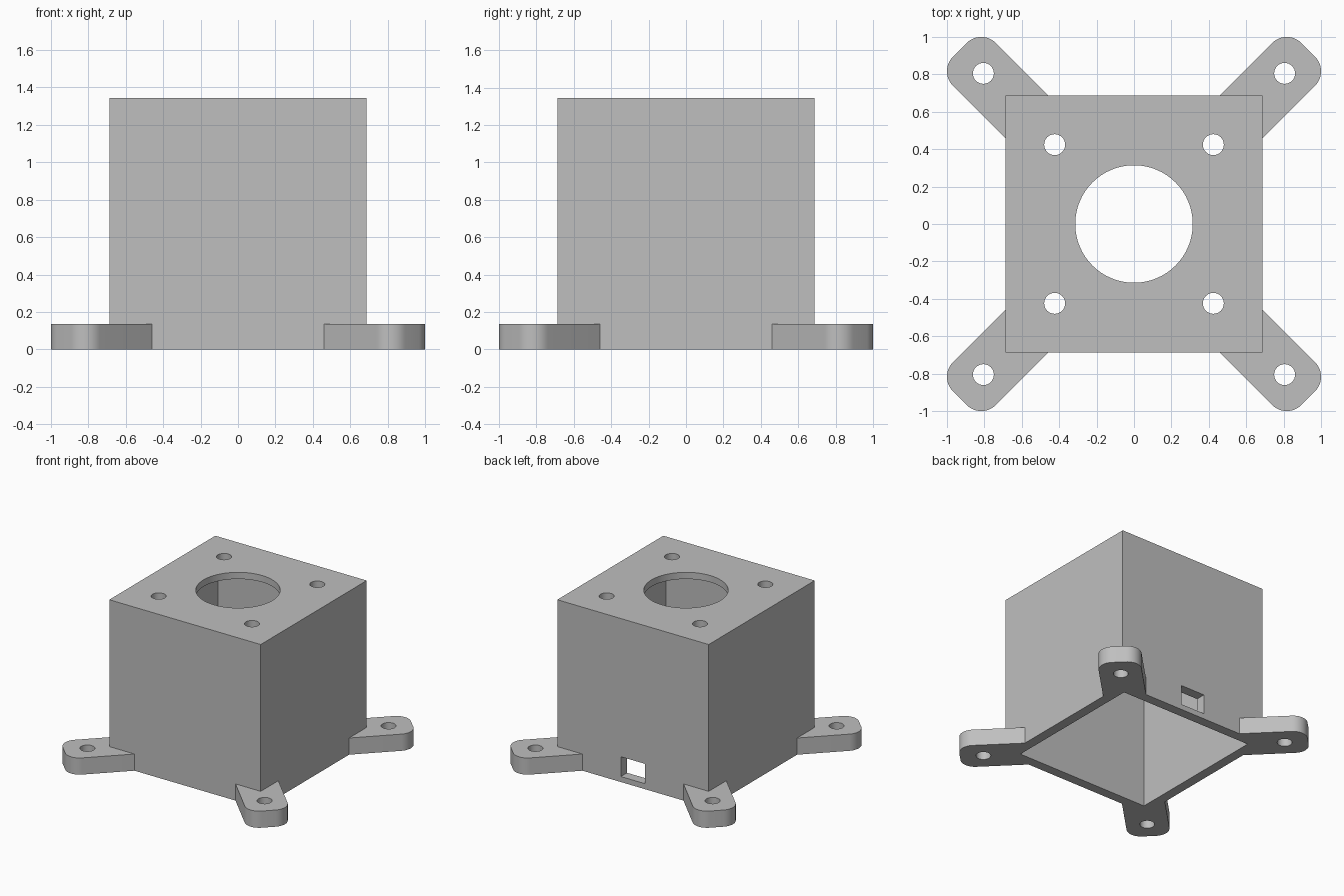
import bpy, bmesh, math
from mathutils import Matrix, Vector

cube = bpy.data.objects.get("Cube")
if cube:
    bpy.data.objects.remove(cube, do_unlink=True)

HALF, HEIGHT = 0.688, 1.343      # outer housing
INNER, LID = 0.607, 0.055        # cavity half width, top plate thickness
ARM_H, ARM_W = 0.137, 0.162      # mounting arm height, half width
ARM_R, ARM_END = 0.11, 1.316     # corner radius, reach along the diagonal
HOLE_R = 0.056

grey = bpy.data.materials.new("plain grey")
grey.use_nodes = True
grey.diffuse_color = (0.52, 0.52, 0.52, 1)
grey.node_tree.nodes["Principled BSDF"].inputs["Base Color"].default_value = grey.diffuse_color


def prism(name, outline, z0, z1):
    """Extrude a counter-clockwise outline from z0 to z1."""
    bm = bmesh.new()
    face = bm.faces.new([bm.verts.new((x, y, z0)) for x, y in outline])
    top = bmesh.ops.extrude_face_region(bm, geom=[face])
    verts = [v for v in top["geom"] if isinstance(v, bmesh.types.BMVert)]
    bmesh.ops.translate(bm, verts=verts, vec=(0, 0, z1 - z0))
    bmesh.ops.recalc_face_normals(bm, faces=bm.faces)
    mesh = bpy.data.meshes.new(name)
    bm.to_mesh(mesh)
    bm.free()
    mesh.materials.append(grey)
    obj = bpy.data.objects.new(name, mesh)
    bpy.context.collection.objects.link(obj)
    return obj


def rect(x0, x1, y0, y1):
    return [(x0, y0), (x1, y0), (x1, y1), (x0, y1)]


def arc(cx, cy, r, start, end, steps):
    angles = [math.radians(start + (end - start) * i / steps) for i in range(steps + 1)]
    return [(cx + r * math.cos(a), cy + r * math.sin(a)) for a in angles]


def circle(cx, cy, r, n):
    return arc(cx, cy, r, 0, 360, n)[:-1]


def combine(target, other, operation):
    """Apply a boolean and discard the second solid."""
    mod = target.modifiers.new(operation.lower(), 'BOOLEAN')
    mod.operation, mod.solver, mod.object = operation, 'EXACT', other
    bpy.context.view_layer.objects.active = target
    bpy.ops.object.modifier_apply(modifier=mod.name)
    bpy.data.objects.remove(other, do_unlink=True)


# Square housing
housing = prism("motor_housing", rect(-HALF, HALF, -HALF, HALF), 0, HEIGHT)

# Diagonal mounting arms with rounded outer corners
across, along = ARM_W - ARM_R, ARM_END - ARM_R
arm_outline = ([(0.75, -ARM_W)] + arc(along, -across, ARM_R, -90, 0, 12)
               + arc(along, across, ARM_R, 0, 90, 12) + [(0.75, ARM_W)])
for k in range(4):
    turn = Matrix.Rotation(math.radians(45 + 90 * k), 3, 'Z')
    outline = [(turn @ Vector((x, y, 0)))[:2] for x, y in arm_outline]
    combine(housing, prism("arm", outline, 0, ARM_H), 'UNION')

# Hollow interior, open underneath
combine(housing, prism("cavity", rect(-INNER, INNER, -INNER, INNER), -0.1, HEIGHT - LID), 'DIFFERENCE')

# Shaft opening and cable window in the back wall
combine(housing, prism("shaft_hole", circle(0, 0, 0.314, 64), 1, 1.5), 'DIFFERENCE')
combine(housing, prism("cable_window", rect(-0.11, 0.11, 0.5, 0.8), 0.045, 0.208), 'DIFFERENCE')

# Screw holes in the top plate and in the arms
for sx in (-1, 1):
    for sy in (-1, 1):
        for d, z0, z1 in ((0.424, 1, 1.5), (0.805, -0.1, 0.3)):
            hole = prism("screw_hole", circle(sx * d, sy * d, HOLE_R, 32), z0, z1)
            combine(housing, hole, 'DIFFERENCE')

# Smooth the round walls, keep the corners crisp
bpy.ops.object.select_all(action='DESELECT')
housing.select_set(True)
bpy.context.view_layer.objects.active = housing
bpy.ops.object.shade_smooth_by_angle(angle=math.radians(30))
